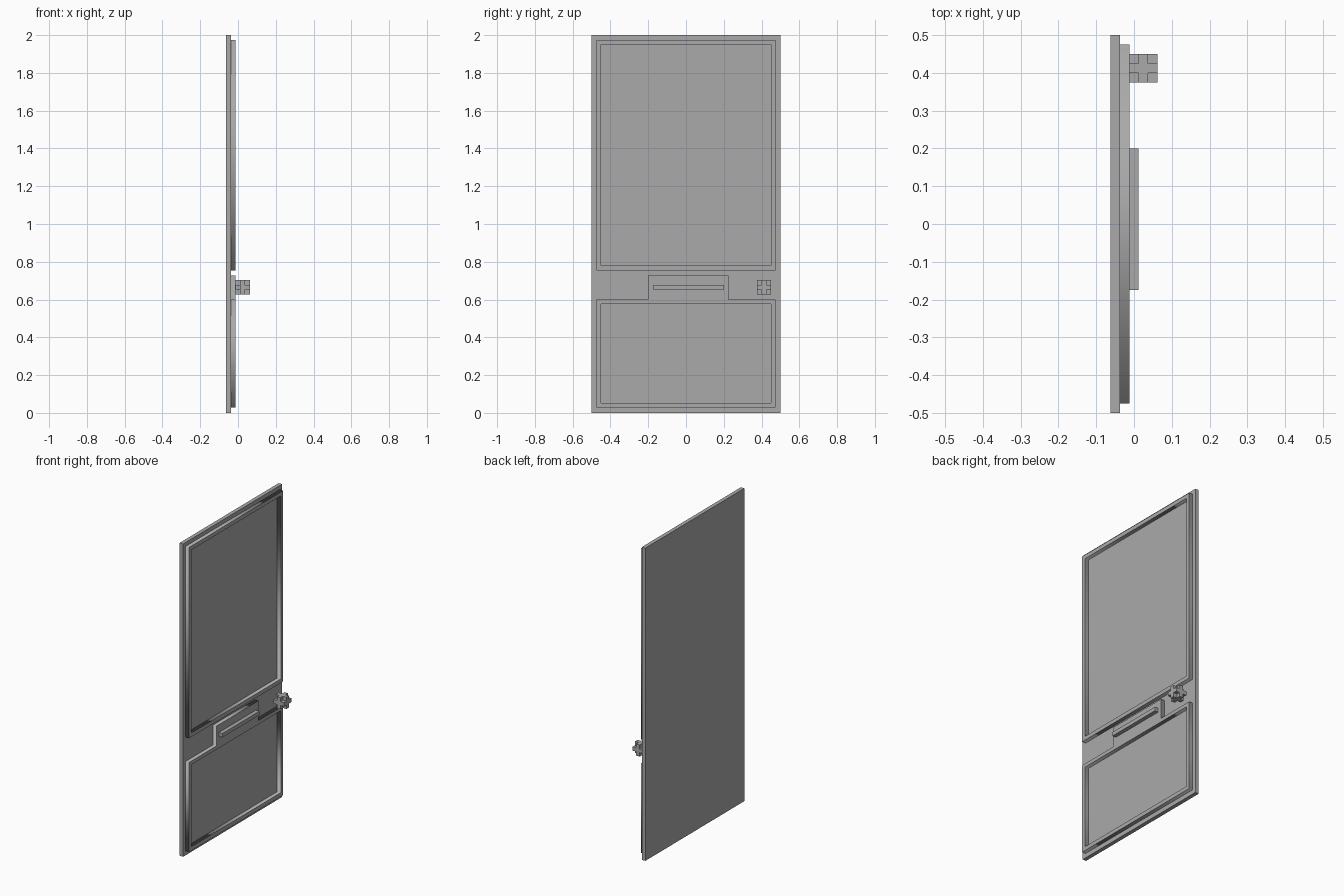
import bpy, bmesh
from itertools import product
from mathutils import Matrix, Vector

cube = bpy.data.objects.get("Cube")
if cube:
    bpy.data.objects.remove(cube, do_unlink=True)

U = 0.025                 # module: thickness of every layer
BACK = -0.0625            # rear surface of the door

grey = bpy.data.materials.new("plain_grey")
grey.use_nodes = True
grey.diffuse_color = (0.4, 0.4, 0.4, 1)
grey.node_tree.nodes["Principled BSDF"].inputs["Base Color"].default_value = (0.4, 0.4, 0.4, 1)


def finish(name, bm):
    mesh = bpy.data.meshes.new(name)
    bmesh.ops.recalc_face_normals(bm, faces=bm.faces)
    bm.to_mesh(mesh)
    bm.free()
    mesh.materials.append(grey)
    obj = bpy.data.objects.new(name, mesh)
    bpy.context.collection.objects.link(obj)
    return obj


def box(name, lo, hi):
    lo, hi = Vector(lo), Vector(hi)
    bm = bmesh.new()
    bmesh.ops.create_cube(bm, size=1, matrix=Matrix.Translation((lo + hi) / 2)
                          @ Matrix.Diagonal((*(hi - lo), 1)))
    return finish(name, bm)


def rect(y0, z0, y1, z1):
    return [(y0, z0), (y1, z0), (y1, z1), (y0, z1)]


def moulding(name, outer, inner):
    """Flat outline with a hole, extruded by one module on the door face."""
    curve = bpy.data.curves.new(name, "CURVE")
    curve.dimensions = "2D"
    curve.fill_mode = "BOTH"
    curve.extrude = U / 2
    for pts in (outer, inner):
        sp = curve.splines.new("POLY")
        sp.points.add(len(pts) - 1)
        for p, (y, z) in zip(sp.points, pts):
            p.co = (y, z, 0, 1)
        sp.use_cyclic_u = True
    tmp = bpy.data.objects.new(name + "_outline", curve)
    bpy.context.collection.objects.link(tmp)
    dg = bpy.context.evaluated_depsgraph_get()
    mesh = bpy.data.meshes.new_from_object(tmp.evaluated_get(dg))
    bm = bmesh.new()
    bm.from_mesh(mesh)
    bpy.data.objects.remove(tmp, do_unlink=True)
    bpy.data.meshes.remove(mesh)
    bmesh.ops.remove_doubles(bm, verts=bm.verts, dist=0.0001)
    for v in bm.verts:
        y, z, x = v.co
        v.co = (x + BACK + 1.5 * U, y, z)
    return finish(name, bm)


# Door slab
box("door_slab", (BACK, -0.5, 0), (BACK + U, 0.5, 2))

# Raised mouldings; the lower one carries the letter plate on its top bar
moulding("upper_moulding", rect(-0.475, 0.755, 0.475, 1.975),
         rect(-0.45, 0.78, 0.45, 1.95))
lower = [(-0.475, 0.028), (0.475, 0.028), (0.475, 0.6), (0.225, 0.6),
         (0.225, 0.727), (-0.2, 0.727), (-0.2, 0.6), (-0.475, 0.6)]
moulding("lower_moulding_and_letter_plate", lower, rect(-0.45, 0.053, 0.45, 0.577))

# Bar of the letter slot
face = BACK + 2 * U
box("letter_slot_bar", (face, -0.175, 0.652), (face + U, 0.2, 0.677))

# Knob: three-by-three block with its eight corners notched away
def solid(c):
    return all(abs(k) <= 1 for k in c) and 0 in c


bm = bmesh.new()
for cell in product((-1, 0, 1), repeat=3):
    if not solid(cell):
        continue
    for axis, sign in product(range(3), (-1, 1)):
        side = list(cell)
        side[axis] += sign
        if solid(side):
            continue
        corners = []
        for a, b in rect(-0.5, -0.5, 0.5, 0.5):
            p = Vector(cell)
            p[axis] += sign / 2
            p[(axis + 1) % 3] += a
            p[(axis + 2) % 3] += b
            corners.append(bm.verts.new(p * U + Vector((face + 1.5 * U, 0.4125, 0.665))))
        bm.faces.new(corners)
bmesh.ops.remove_doubles(bm, verts=bm.verts, dist=0.001)
finish("door_knob", bm)
